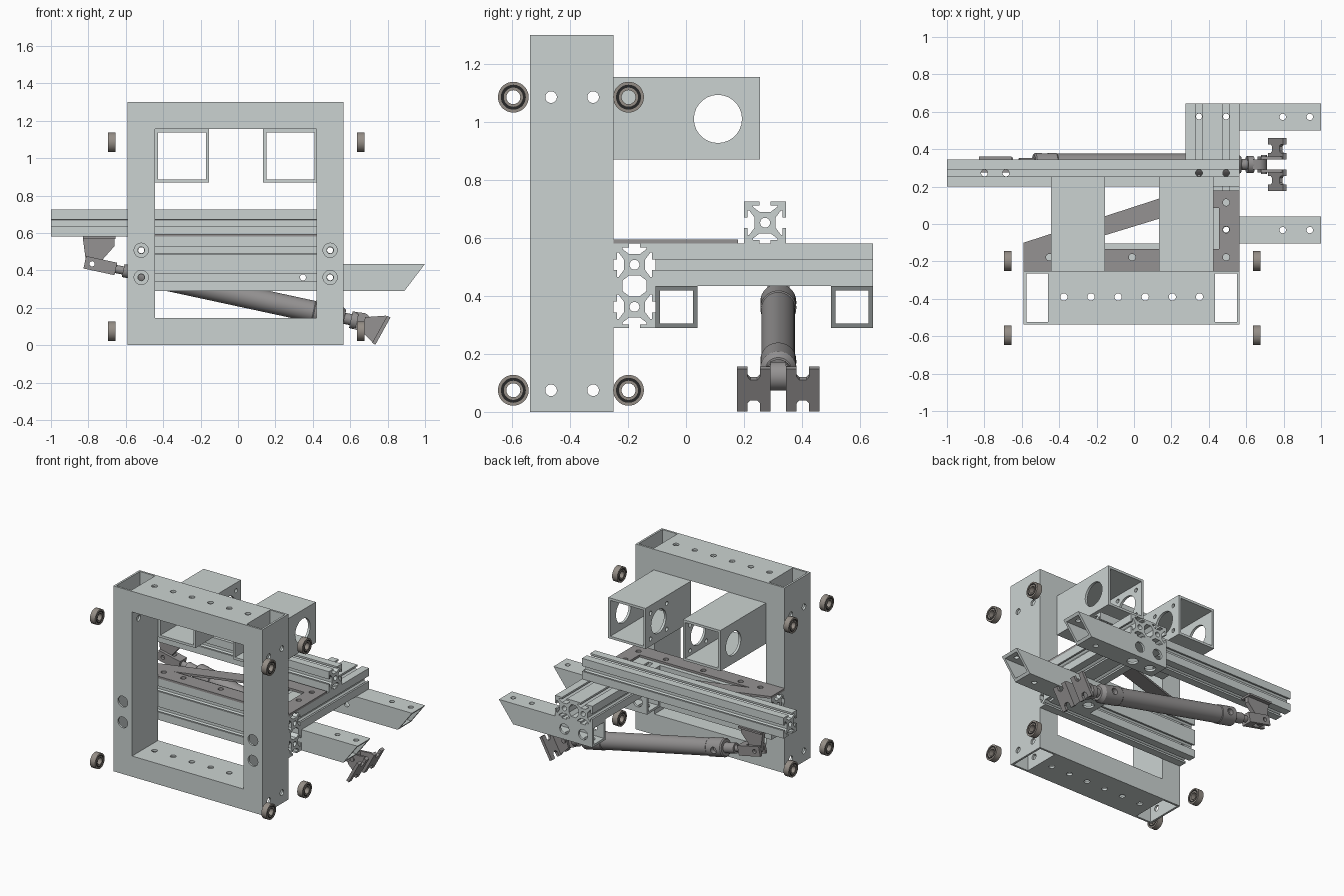
import bpy, bmesh, math
from mathutils import Matrix, Vector

if "Cube" in bpy.data.objects:
    bpy.data.objects.remove(bpy.data.objects["Cube"])

S, H = 0.145, 0.0725          # section size and half size
PLACE = {'X': lambda u, v, w: (w, u, v), 'Y': lambda u, v, w: (u, w, v), 'Z': lambda u, v, w: (u, v, w)}


def material(name, r, g, b):
    m = bpy.data.materials.new(name)
    m.diffuse_color = (r, g, b, 1)
    m.use_nodes = True
    m.node_tree.nodes["Principled BSDF"].inputs["Base Color"].default_value = m.diffuse_color
    return m


ALU = material("aluminium", 0.60, 0.65, 0.64)
STEEL = material("dark_steel", 0.30, 0.29, 0.29)
RING = material("bearing_steel", 0.30, 0.27, 0.24)
BLACK = material("rubber_seal", 0.02, 0.02, 0.02)


def finish(name, bm, mat):
    bmesh.ops.recalc_face_normals(bm, faces=bm.faces[:])
    me = bpy.data.meshes.new(name)
    bm.to_mesh(me)
    bm.free()
    ob = bpy.data.objects.new(name, me)
    bpy.context.collection.objects.link(ob)
    if mat:
        me.materials.append(mat)
    return ob


def circle(u, v, r, n=28):
    return [(u + r * math.cos(2 * math.pi * i / n), v + r * math.sin(2 * math.pi * i / n)) for i in range(n)]


def rect(u0, u1, v0, v1):
    return [(u0, v0), (u1, v0), (u1, v1), (u0, v1)]


def solid(name, loops, lo, hi, axis='Z', mat=ALU, M=Matrix()):
    """Extrude a profile (outer loop, then hole loops) along an axis."""
    bm = bmesh.new()
    for loop in loops:
        vs = [bm.verts.new((u, v, lo)) for u, v in loop]
        for a, b in zip(vs, vs[1:] + vs[:1]):
            bm.edges.new((a, b))
    bmesh.ops.triangle_fill(bm, use_beauty=True, edges=bm.edges[:], normal=(0, 0, 1))
    top = bmesh.ops.extrude_face_region(bm, geom=bm.faces[:])["geom"]
    for v in top:
        if isinstance(v, bmesh.types.BMVert):
            v.co.z = hi
    for v in bm.verts:
        v.co = M @ Vector(PLACE[axis](*v.co))
    return finish(name, bm, mat)


def tube(name, u0, u1, v0, v1, lo, hi, axis, wall=0.014):
    return solid(name, [rect(u0, u1, v0, v1), rect(u0 + wall, u1 - wall, v0 + wall, v1 - wall)], lo, hi, axis)


def turned(name, profile, M, mat, n=40):
    """Lathe a (position, radius) profile about local x."""
    bm = bmesh.new()
    rings = [[bm.verts.new(M @ Vector((t, r * c, r * s))) for c, s in circle(0, 0, 1, n)] for t, r in profile]
    for a, b in zip(rings, rings[1:]):
        for i in range(n):
            j = (i + 1) % n
            bm.faces.new((a[i], a[j], b[j], b[i]))
    bm.faces.new(rings[0])
    bm.faces.new(rings[-1])
    return finish(name, bm, mat)


def drill(ob, axis, points, r, lo, hi):
    for u, v in points:
        cut = solid("cutter", [circle(u, v, r)], lo, hi, axis, None)
        cut.hide_render = True
        m = ob.modifiers.new("hole", 'BOOLEAN')
        m.object, m.operation, m.solver = cut, 'DIFFERENCE', 'EXACT'
        bpy.context.view_layer.objects.active = ob
        bpy.ops.object.modifier_apply(modifier=m.name)
        bpy.data.objects.remove(cut)


def slotted(n, u0, v0, swap=False):
    """T-slot section with n cells in a row starting at u0, centred on v0."""
    half = [(0.0186, H), (0.0186, 0.06), (0.042, 0.06), (0.042, 0.0545), (0.018, 0.0365)]
    slot = [(-a, b) for a, b in half] + half[::-1]
    cells = [H + S * i for i in range(n)]
    out = [(0, -H)] + [(c + a, -b) for c in cells for a, b in slot]
    out += [(n * S, -H)] + [(cells[-1] + b, a) for a, b in slot]
    out += [(n * S, H)] + [(c - a, b) for c in cells[::-1] for a, b in slot]
    out += [(0, H)] + [(H - b, -a) for a, b in slot]
    loops = [out] + [circle(c, 0, 0.017, 20) for c in cells]
    for i in range(1, n):
        loops.append([(i * S + a, b) for a, b in [(-0.036, -0.018), (-0.018, -0.042), (0.018, -0.042), (0.036, -0.018),
                                                  (0.036, 0.018), (0.018, 0.042), (-0.018, 0.042), (-0.036, 0.018)]])
    return [[(v0 + v, u0 + u) if swap else (u0 + u, v0 + v) for u, v in lp] for lp in loops]


# upright frame: two posts and two cross beams
Y0, Y1 = -0.538, -0.25
for side, x0 in (("left", -0.59), ("right", 0.42)):
    post = tube(side + "_post", x0, x0 + S, Y0, Y1, 0, 1.3, 'Z')
    drill(post, 'X', [(y, z) for y in (-0.465, -0.32) for z in (0.075, 1.085)], 0.02, x0 - 0.1, x0 + 0.25)
    bolts = [(x0 + H, z) for z in (0.3625, 0.5075)]
    drill(post, 'Y', bolts, 0.038, -0.6, -0.5)
    drill(post, 'Y', bolts, 0.018, -0.3, -0.2)
for level, z0 in (("bottom", 0), ("top", 1.155)):
    beam = tube(level + "_beam", Y0, Y1, z0, z0 + S, -0.445, 0.42, 'X')
    drill(beam, 'Z', [(-0.375 + 0.145 * i, -0.39) for i in range(6)], 0.019, z0 - 0.1, z0 + 0.25)

# motor boxes with mounting holes on their facing walls
for side, x0, xin in (("left", -0.445, -0.155), ("right", 0.135, 0.135)):
    box = tube(side + "_motor_box", x0, x0 + 0.29, 0.87, 1.155, Y1, 0.255, 'Y', 0.017)
    drill(box, 'X', [(0.11, 1.01)], 0.083, x0 - 0.05, x0 + 0.35)
    drill(box, 'X', [(0.11 + a, 1.01 + b) for a in (-0.09, 0.09) for b in (-0.09, 0.09)], 0.014, xin - 0.03, xin + 0.03)

# slotted rails
cross = solid("cross_rail", slotted(2, 0.29, -0.1775, True), -0.59, 0.565, 'X')
drill(cross, 'Y', [(x, z) for x in (-0.5175, 0.4925) for z in (0.3625, 0.5075)] + [(0.3475, 0.3625)], 0.016, -0.3, 0)
rear = solid("rear_rail", slotted(2, 0.275, 0.5075), -0.105, 0.645, 'Y')
drill(rear, 'Z', [(x, y) for x in (0.3475, 0.4925) for y in (-0.03, 0.2725, 0.575)], 0.016, 0.4, 0.62)
upper = solid("upper_rail", slotted(1, 0.2, 0.6525), -1, 0.565, 'X')
drill(upper, 'Z', [(x, 0.2725) for x in (-0.8, -0.685, 0.3475, 0.4925)], 0.018, 0.5, 0.8)

# mitred fork tubes under the rear rail
for side, y0 in (("front", -0.105), ("back", 0.5)):
    arm = tube(side + "_fork_tube", y0, y0 + S, 0.29, 0.435, 0.275, 1.0, 'X', 0.016)
    for v in arm.data.vertices:
        if v.co.x > 0.9:
            v.co.x -= (0.435 - v.co.z) * 0.76
    xs = (0.3475, 0.4925)
    drill(arm, 'Z', [(x, y0 + H) for x in xs], 0.036, 0.25, 0.32)
    drill(arm, 'Z', [(x, y0 + H) for x in xs], 0.018, 0.4, 0.5)
    drill(arm, 'Z', [(x, y0 + H) for x in (0.795, 0.94)], 0.017, 0.25, 0.5)
    drill(arm, 'Y', [(x, 0.3625) for x in xs], 0.018, y0 - 0.03, y0 + 0.05)
    drill(arm, 'Y', [(x, 0.3625) for x in xs], 0.036, y0 + 0.11, y0 + 0.2)

# triangular gusset plate
solid("gusset_plate", [[(-0.59, Y1), (0.565, Y1), (0.565, 0.18), (0.27, 0.18), (-0.59, -0.1)],
                       [(-0.4, -0.135), (0.455, -0.135), (0.455, 0.085), (0.32, 0.085)],
                       circle(0.4925, 0.115, 0.018), circle(0.4925, -0.03, 0.018)] +
      [circle(x, -0.1775, 0.018) for x in (-0.4525, -0.3, -0.01, 0.28, 0.4925)], 0.58, 0.595, 'Z', STEEL)

# eight guide bearings
for x in (-0.675, 0.655):
    for y in (-0.595, -0.198):
        for z in (0.075, 1.085):
            for name, ro, ri, w, mat in (("bearing_outer", 0.053, 0.043, 0.02, RING),
                                         ("bearing_seal", 0.043, 0.033, 0.016, BLACK),
                                         ("bearing_inner", 0.033, 0.024, 0.02, RING)):
                solid(name, [circle(y, z, ro, 36), circle(y, z, ri, 36)], x - w, x + w, 'X', mat)

# air cylinder, built along a tilted axis
CY = 0.318
TILT = math.atan2(0.315, 1.46)
AX = Matrix.Translation((-0.78, CY, 0.435)) @ Matrix.Rotation(TILT, 4, 'Y')
body = turned("air_cylinder", [(0.17, 0.035), (0.25, 0.035), (0.25, 0.055), (0.257, 0.062), (0.37, 0.062), (0.375, 0.058),
                               (1.21, 0.058), (1.215, 0.062), (1.355, 0.062), (1.38, 0.045), (1.38, 0.03),
                               (1.415, 0.03), (1.415, 0.046), (1.45, 0.046)], AX, STEEL)
for t in (0.31, 1.285):
    p = AX @ Vector((t, 0, 0))
    drill(body, 'Y', [(p.x, p.z)], 0.022, CY + 0.03, CY + 0.1)
turned("piston_rod", [(0.1, 0.022), (0.18, 0.022)], AX, STEEL, 24)
clevis = solid("rod_clevis", [[(-0.04, -0.038), (0.13, -0.038), (0.13, 0.038), (-0.04, 0.038), (-0.04, 0.018),
                               (0.07, 0.018), (0.07, -0.018), (-0.04, -0.018)]], -0.034, 0.034, 'Z', STEEL, AX)
arc = [(1.475 + 0.05 * math.cos(a), 0.05 * math.sin(a)) for a in [math.pi * (i / 14 - 0.5) for i in range(15)]]
solid("cylinder_eye", [[(1.44, -0.045)] + arc + [(1.44, 0.045)]], -0.026, 0.026, 'Y', STEEL, AX)

# rod-end bracket hanging from the upper rail
tang = solid("rod_bracket_tang", [[(-0.83, 0.575), (-0.66, 0.575), (-0.66, 0.53), (-0.74, 0.44), (-0.76, 0.41),
                                   (-0.785, 0.405), (-0.81, 0.425)]], CY - 0.016, CY + 0.016, 'Y', STEEL)
solid("rod_bracket_base", [rect(-0.83, -0.655, 0.275, 0.36)], 0.567, 0.58, 'Z', STEEL)
for ob in (tang, clevis):
    drill(ob, 'Y', [(-0.78, 0.435)], 0.014, 0.2, 0.45)

# cylinder foot bracket: two notched plates with lugs and a pin
e = Vector((-0.08, 0, -0.145)).normalized()
n = Vector((e.z, 0, -e.x))
FOOT = Matrix(((0, e.x, n.x, 0.815), (1, 0, 0, 0), (0, e.z, n.z, 0.148), (0, 0, 0, 1)))
L = 0.166
notch = [(-0.022, 0), (-0.022, 0.03), (-0.012, 0.043), (0.012, 0.043), (0.022, 0.03), (0.022, 0)]
for side, y0, ylug in (("front", 0.176, 0.276), ("back", 0.345, 0.345)):
    mid = y0 + 0.0575
    outline = [(y0, L), (y0, 0)] + [(mid + a, b) for a, b in notch] + [(y0 + 0.115, 0), (y0 + 0.115, L)]
    outline += [(mid - a, L - b) for a, b in notch]
    solid(side + "_foot_plate", [outline], 0, 0.02, 'Z', STEEL, FOOT)
    solid(side + "_foot_lug", [[(0.66, 0.075), (0.68, 0.15), (0.79, 0.158), (0.805, 0.143), (0.728, 0.008)]],
          ylug, ylug + 0.015, 'Y', STEEL)
solid("foot_pin", [circle(0.695, 0.117, 0.015)], 0.268, 0.368, 'Y', STEEL)

# shade smooth, keep hard edges
for ob in bpy.data.objects:
    ob.select_set(True)
bpy.context.view_layer.objects.active = bpy.data.objects[0]
bpy.ops.object.shade_smooth_by_angle(angle=math.radians(30))
